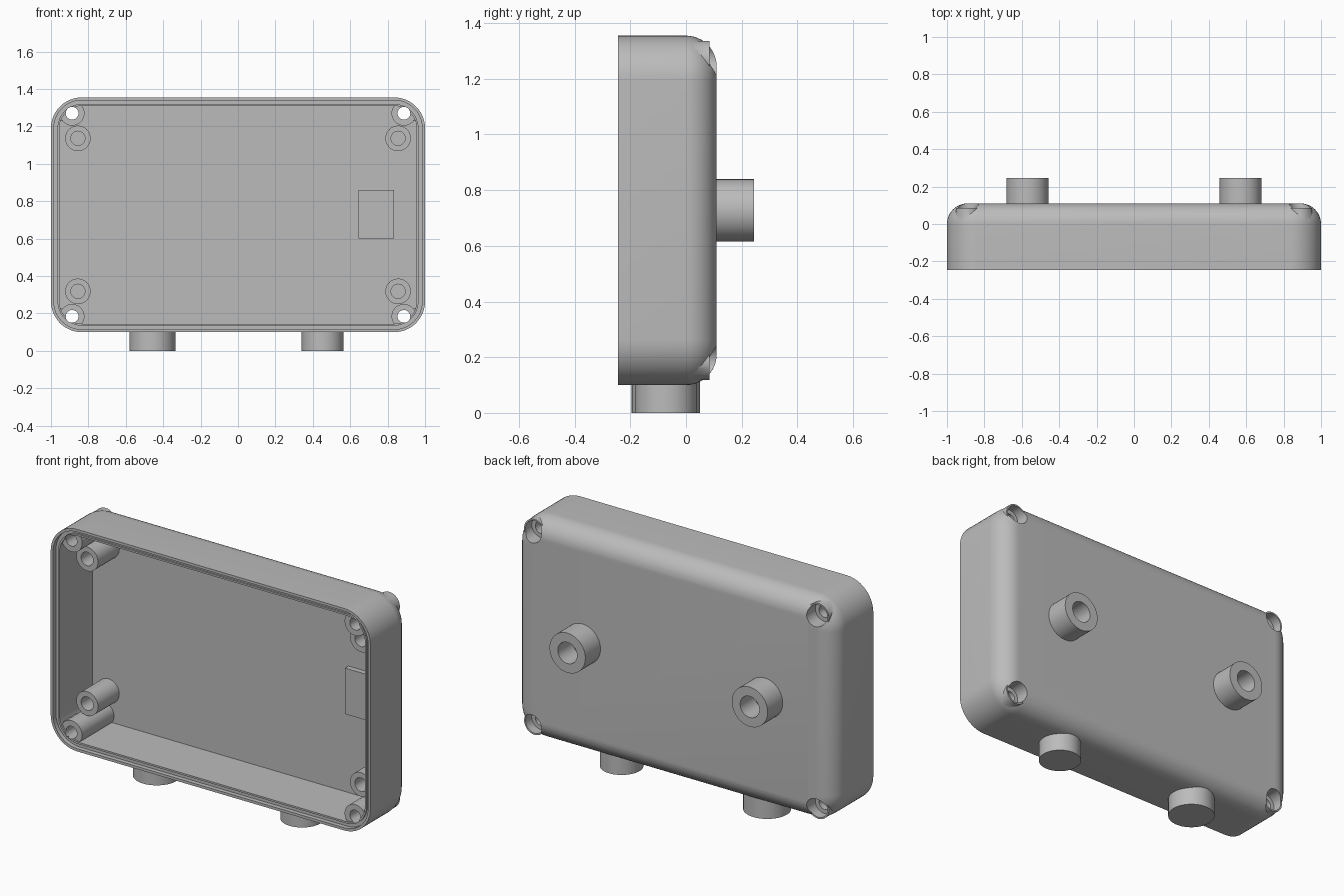
import bpy, bmesh, math
from mathutils import Matrix

if "Cube" in bpy.data.objects:
    bpy.data.objects.remove(bpy.data.objects["Cube"], do_unlink=True)

grey = bpy.data.materials.new("grey_plastic")
grey.use_nodes = True
GREY = (0.5, 0.5, 0.5, 1)
grey.diffuse_color = GREY
grey.node_tree.nodes["Principled BSDF"].inputs["Base Color"].default_value = GREY

MID_Z = 0.7275       # height of the case centre
HALF_H = 0.6275
FRONT, BACK, FLOOR = -0.245, 0.11, 0.065
FILLET = 0.11
SIDES = 48


def finish(name, bm):
    bmesh.ops.recalc_face_normals(bm, faces=bm.faces)
    mesh = bpy.data.meshes.new(name)
    bm.to_mesh(mesh)
    bm.free()
    mesh.materials.append(grey)
    obj = bpy.data.objects.new(name, mesh)
    bpy.context.collection.objects.link(obj)
    return obj


def activate(obj):
    bpy.ops.object.select_all(action='DESELECT')
    obj.select_set(True)
    bpy.context.view_layer.objects.active = obj


def smooth(obj):
    activate(obj)
    bpy.ops.object.shade_smooth_by_angle(angle=math.radians(30))


def bridge(bm, rings):
    for a, b in zip(rings, rings[1:]):
        for i in range(len(a)):
            j = (i + 1) % len(a)
            bm.faces.new((a[i], a[j], b[j], b[i]))
    bm.faces.new(rings[0])
    bm.faces.new(rings[-1])


def rounded_ring(bm, inset, y, radius=0.165, steps=12):
    """Rounded rectangle in the xz plane, shrunk by inset."""
    r = radius - inset
    cx, cz = 1 - radius, HALF_H - radius
    ring = []
    for q, (sx, sz) in enumerate([(1, 1), (-1, 1), (-1, -1), (1, -1)]):
        for k in range(steps + 1):
            a = (q + k / steps) * math.pi / 2
            ring.append(bm.verts.new((sx * cx + r * math.cos(a), y,
                                      MID_Z + sz * cz + r * math.sin(a))))
    return ring


def lathe(name, profile, x, y, z, axis='Y'):
    """Turned part: profile of (radius, offset along axis)."""
    bm = bmesh.new()
    rings = []
    for r, t in profile:
        ring = []
        for i in range(SIDES):
            a = 2 * math.pi * i / SIDES
            u, v = r * math.cos(a), r * math.sin(a)
            p = (x + u, y + t, z + v) if axis == 'Y' else (x + u, y + v, z + t)
            ring.append(bm.verts.new(p))
        rings.append(ring)
    bridge(bm, rings)
    return finish(name, bm)


def box(name, x0, x1, y0, y1, z0, z1):
    bm = bmesh.new()
    bmesh.ops.create_cube(bm, size=1, matrix=Matrix.LocRotScale(
        ((x0 + x1) / 2, (y0 + y1) / 2, (z0 + z1) / 2), None,
        (abs(x1 - x0), y1 - y0, abs(z1 - z0))))
    return finish(name, bm)


def combine(target, tool, operation):
    activate(target)
    mod = target.modifiers.new(operation.lower(), 'BOOLEAN')
    mod.object, mod.operation, mod.solver = tool, operation, 'EXACT'
    bpy.ops.object.modifier_apply(modifier=mod.name)
    bpy.data.objects.remove(tool, do_unlink=True)


# Case shell: floor, inner wall, grooved rim, outer wall, rounded back
bm = bmesh.new()
path = [(0.045, FLOOR), (0.045, FRONT + 0.015), (0.035, FRONT + 0.015),
        (0.035, FRONT + 0.025), (0.015, FRONT + 0.025), (0.015, FRONT), (0, FRONT)]
for k in range(13):
    a = k / 12 * math.pi / 2
    path.append((FILLET * (1 - math.cos(a)), BACK - FILLET + FILLET * math.sin(a)))
bridge(bm, [rounded_ring(bm, inset, y) for inset, y in path])
shell = finish("case_shell", bm)

corners = [(sx, sz) for sx in (-1, 1) for sz in (-1, 1)]

# Corner screw posts with a small web, running out through the back corners
for sx, sz in corners:
    x, z = sx * 0.887, MID_Z + sz * 0.543
    combine(shell, lathe("post", [(0.066, -0.22), (0.066, 0.085)], x, 0, z), 'UNION')
    web = box("web", sx * 0.855, sx * 0.965, -0.205, -0.09,
              MID_Z + sz * 0.502, MID_Z + sz * 0.56)
    combine(shell, web, 'UNION')

# Screw holes with wide recesses from the back
for sx, sz in corners:
    x, z = sx * 0.887, MID_Z + sz * 0.543
    hole = lathe("hole", [(0.034, -0.3), (0.034, 0.03), (0.057, 0.03), (0.057, 0.2)], x, 0, z)
    combine(shell, hole, 'DIFFERENCE')
smooth(shell)

# Standoffs on the inner floor
for sx, sz in corners:
    name = f"standoff_{'left' if sx > 0 else 'right'}_{'top' if sz > 0 else 'bottom'}"
    smooth(lathe(name, [(0.068, 0.08), (0.068, -0.125), (0.038, -0.125), (0.038, 0.05)],
                 sx * 0.856, 0, MID_Z + sz * 0.409))

# Hollow sockets on the back
for side, sx in (("left", 1), ("right", -1)):
    smooth(lathe(f"back_socket_{side}",
                 [(0.112, 0.1), (0.112, 0.245), (0.06, 0.245), (0.06, 0.115)],
                 sx * 0.57, 0, MID_Z))

# Solid plugs under the case
for side, x, r in (("left", 0.4525, 0.112), ("right", -0.4575, 0.123)):
    smooth(lathe(f"bottom_plug_{side}", [(r, 0), (r, 0.12)], x, -0.072, 0, 'Z'))

# Raised pad on the inner floor
box("floor_pad", 0.645, 0.835, 0.035, 0.075, 0.6, 0.86)
